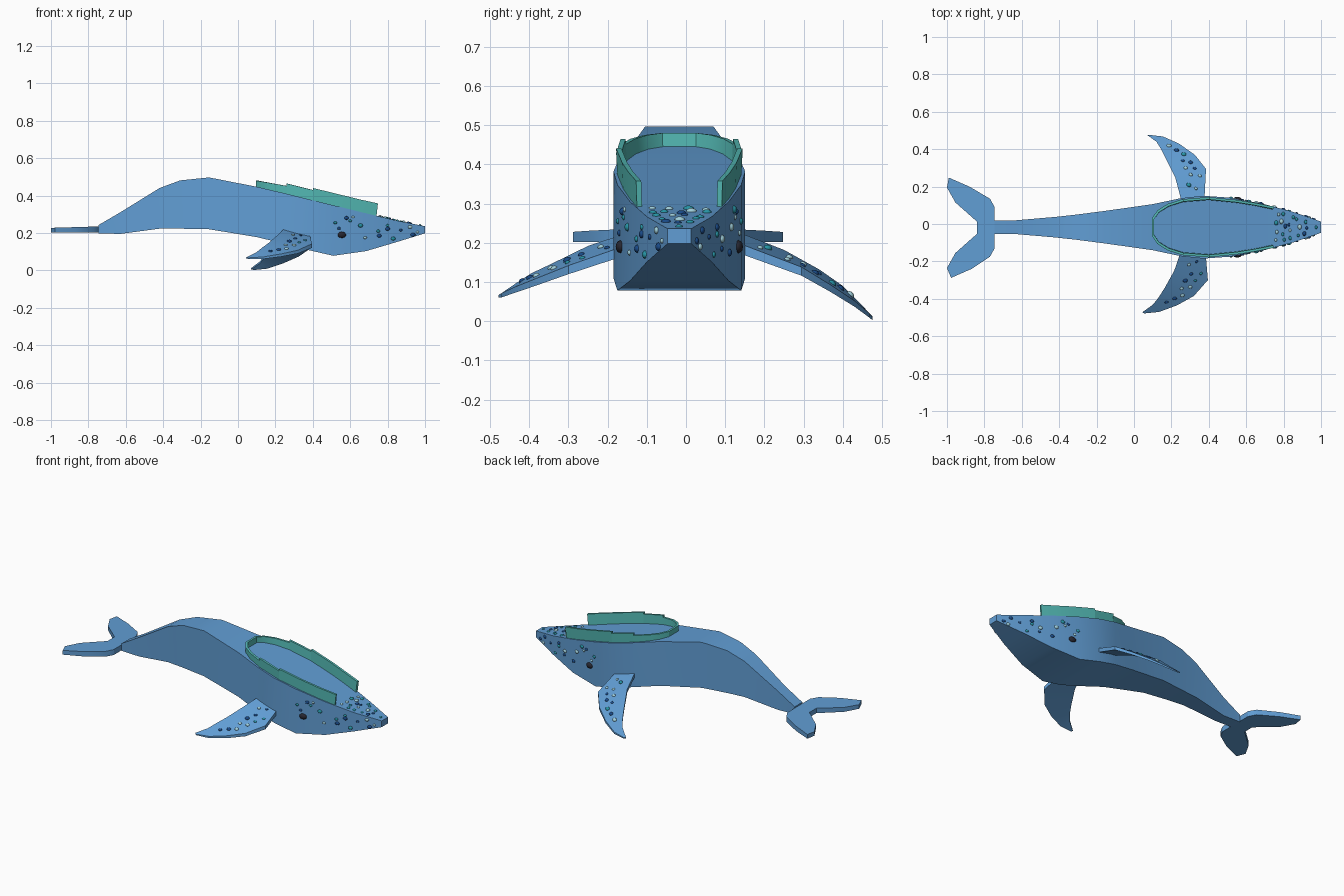
import bpy, bmesh, random
from mathutils import Vector, Matrix

if "Cube" in bpy.data.objects:
    bpy.data.objects.remove(bpy.data.objects["Cube"])

random.seed(4)
CY = -0.017  # body centre line


def mat(name, r, g, b):
    m = bpy.data.materials.new(name)
    m.diffuse_color = (r, g, b, 1)
    m.use_nodes = True
    m.node_tree.nodes["Principled BSDF"].inputs["Base Color"].default_value = m.diffuse_color
    return m


BLUE = mat("blue_skin", .12, .34, .66)
TEAL = mat("teal_crest", .09, .50, .47)
DARK = mat("eye_dark", .02, .02, .03)
SHELLS = [mat("shell_teal", .02, .30, .38), mat("shell_navy", .01, .07, .25),
          mat("shell_pale", .35, .62, .70)]


def finish(bm, name, m, angle=0.5):
    bmesh.ops.recalc_face_normals(bm, faces=bm.faces)
    me = bpy.data.meshes.new(name)
    bm.to_mesh(me)
    bm.free()
    ob = bpy.data.objects.new(name, me)
    bpy.context.collection.objects.link(ob)
    me.materials.append(m)
    bpy.ops.object.select_all(action='DESELECT')
    ob.select_set(True)
    bpy.context.view_layer.objects.active = ob
    bpy.ops.object.shade_smooth_by_angle(angle=angle)
    return ob


def loft(name, sections, m):
    bm = bmesh.new()
    rings = [[bm.verts.new(p) for p in s] for s in sections]
    for a, b in zip(rings, rings[1:]):
        n = len(a)
        for i in range(n):
            j = (i + 1) % n
            bm.faces.new((a[i], a[j], b[j], b[i]))
    bm.faces.new(rings[0])
    bm.faces.new(rings[-1])
    return finish(bm, name, m)


# body stations: x, half width, bottom z, top z
BODY = [(-.745, .037, .198, .243), (-.63, .037, .195, .31), (-.42, .055, .223, .44),
        (-.31, .067, .223, .481), (-.155, .087, .22, .497), (.10, .123, .178, .447),
        (.25, .155, .142, .412), (.37, .168, .11, .382), (.51, .158, .078, .348),
        (.685, .126, .103, .305), (.85, .082, .152, .266), (1.0, .03, .198, .236)]


def body_at(x):
    for a, b in zip(BODY, BODY[1:]):
        if x <= b[0]:
            t = (x - a[0]) / (b[0] - a[0])
            return [a[i] + t * (b[i] - a[i]) for i in (1, 2, 3)]
    return BODY[-1][1:]


loft("body", [[(x, CY - w, lo), (x, CY + w, lo), (x, CY + w, hi), (x, CY - w, hi)]
              for x, w, lo, hi in BODY], BLUE)

# tail flukes: one flat outline
outline = [(-.745, .11), (-.77, .155), (-.88, .22), (-.99, .268), (-1.0, .215),
           (-.955, .135), (-.84, .033)]
pts = outline + [(x + .012 * (y > .2) * (x > -1), -y) for x, y in reversed(outline)]
bm = bmesh.new()
face = bm.faces.new([bm.verts.new((x, CY - .003 + y, .202)) for x, y in pts])
ext = bmesh.ops.extrude_face_region(bm, geom=[face])
for v in ext["geom"]:
    if isinstance(v, bmesh.types.BMVert):
        v.co.z = .235 + .03 * (v.co.x + .745)
finish(bm, "tail_flukes", BLUE)

# flippers: leading and trailing edge points on top surface, thickness
THICK = [.026, .022, .018, .015, .011, .006]
FLIPPERS = {
    "flipper_front": (
        [(.38, -.12, .205), (.395, -.30, .142), (.32, -.385, .108), (.23, -.435, .088),
         (.135, -.47, .072), (.055, -.478, .067)],
        [(.26, -.12, .235), (.215, -.25, .192), (.165, -.34, .148), (.13, -.395, .122),
         (.10, -.432, .098), (.044, -.472, .07)]),
    "flipper_back": (
        [(.375, .10, .212), (.385, .295, .138), (.325, .37, .092), (.24, .43, .052),
         (.155, .468, .02), (.085, .476, .008)],
        [(.26, .10, .24), (.22, .25, .182), (.175, .34, .132), (.145, .40, .09),
         (.12, .44, .05), (.07, .476, .012)]),
}
for name, (lead, trail) in FLIPPERS.items():
    loft(name, [[a, b, (b[0], b[1], b[2] - t), (a[0], a[1], max(0, a[2] - t))]
                for a, b, t in zip(lead, trail, THICK)], BLUE)

# crest wall round the back, in stepped pieces
HALF = [(.74, .108), (.65, .127), (.55, .143), (.40, .158), (.26, .147),
        (.18, .122), (.125, .088), (.095, .045)]
PATH = HALF + [(x, -y) for x, y in reversed(HALF)]


def crest(name, i0, i1, height):
    sec = []
    for i in range(i0, i1 + 1):
        p = Vector(PATH[i])
        d = (Vector(PATH[min(i + 1, len(PATH) - 1)]) - Vector(PATH[max(i - 1, 0)])).normalized()
        q = p + Vector((-d.y, d.x)) * .013
        z = body_at(p.x)[2]
        h = height(p.x)
        sec.append([(p.x, CY + p.y, z - .006), (p.x + .008 * (p.x > .7), CY + p.y * 1.02, z + h),
                    (q.x + .008 * (p.x > .7), CY + q.y * 1.02, z + h), (q.x, CY + q.y, z - .006)])
    loft(name, sec, TEAL)


crest("crest_rear", 4, 11, lambda x: .032 + .06 * (x - .095))
for side, spans in (("left", ((0, 3), (3, 4))), ("right", ((12, 15), (11, 12)))):
    crest("crest_long_" + side, *spans[0], lambda x: .066)
    crest("crest_mid_" + side, *spans[1], lambda x: .055)


# rounded bumps lying on a surface
def bump(name, pos, normal, r, m, stretch=1.0):
    bm = bmesh.new()
    rot = Vector(normal).to_track_quat('Z', 'Y').to_matrix().to_4x4()
    bmesh.ops.create_icosphere(bm, subdivisions=2, radius=r,
                               matrix=Matrix.Translation(pos) @ rot @ Matrix.Diagonal((stretch, .8, .6, 1)))
    finish(bm, name, m, 1.2)


def shell(pos, normal):
    bump("barnacle", pos, normal, random.uniform(.008, .014), random.choice(SHELLS))


# eyes and barnacles on both sides of the head
SIDE = [(.52, .255), (.58, .28), (.60, .265), (.615, .285), (.655, .24), (.68, .175),
        (.75, .21), (.755, .185), (.80, .24), (.80, .222), (.83, .17), (.87, .215),
        (.92, .232), (.935, .19), (.96, .205), (.54, .225)]
for s in (-1, 1):
    w = body_at(.555)[0]
    bump("eye", (.555, CY + s * w, .19), (.15, s, 0), .021, DARK, 1.1)
    for x, z in SIDE:
        shell((x, CY + s * body_at(x)[0], z), (.25, s, 0))

# barnacles on top of the snout
for x, n in ((.765, 4), (.80, 5), (.84, 4), (.88, 3), (.92, 3), (.97, 1)):
    for k in range(n):
        px = x + random.uniform(-.012, .012)
        w, lo, hi = body_at(px)
        shell((px, CY + w * .85 * (2 * (k + .5) / n - 1) + random.uniform(-.006, .006), hi), (.22, 0, 1))

# barnacles along the flippers: segment, position along it, position across it
for lead, trail in FLIPPERS.values():
    L, T = [Vector(p) for p in lead], [Vector(p) for p in trail]
    for i, t, u in ((0, .5, .35), (0, .65, .6), (0, .85, .2), (0, .95, .5), (1, .2, .3), (1, .35, .55),
                    (1, .6, .3), (1, .8, .5), (2, .2, .3), (2, .6, .4), (3, .1, .5)):
        a, b = L[i].lerp(L[i + 1], t), T[i].lerp(T[i + 1], t)
        nrm = (b - a).cross(L[i + 1] - L[i])
        shell(a.lerp(b, u), nrm if nrm.z > 0 else -nrm)
